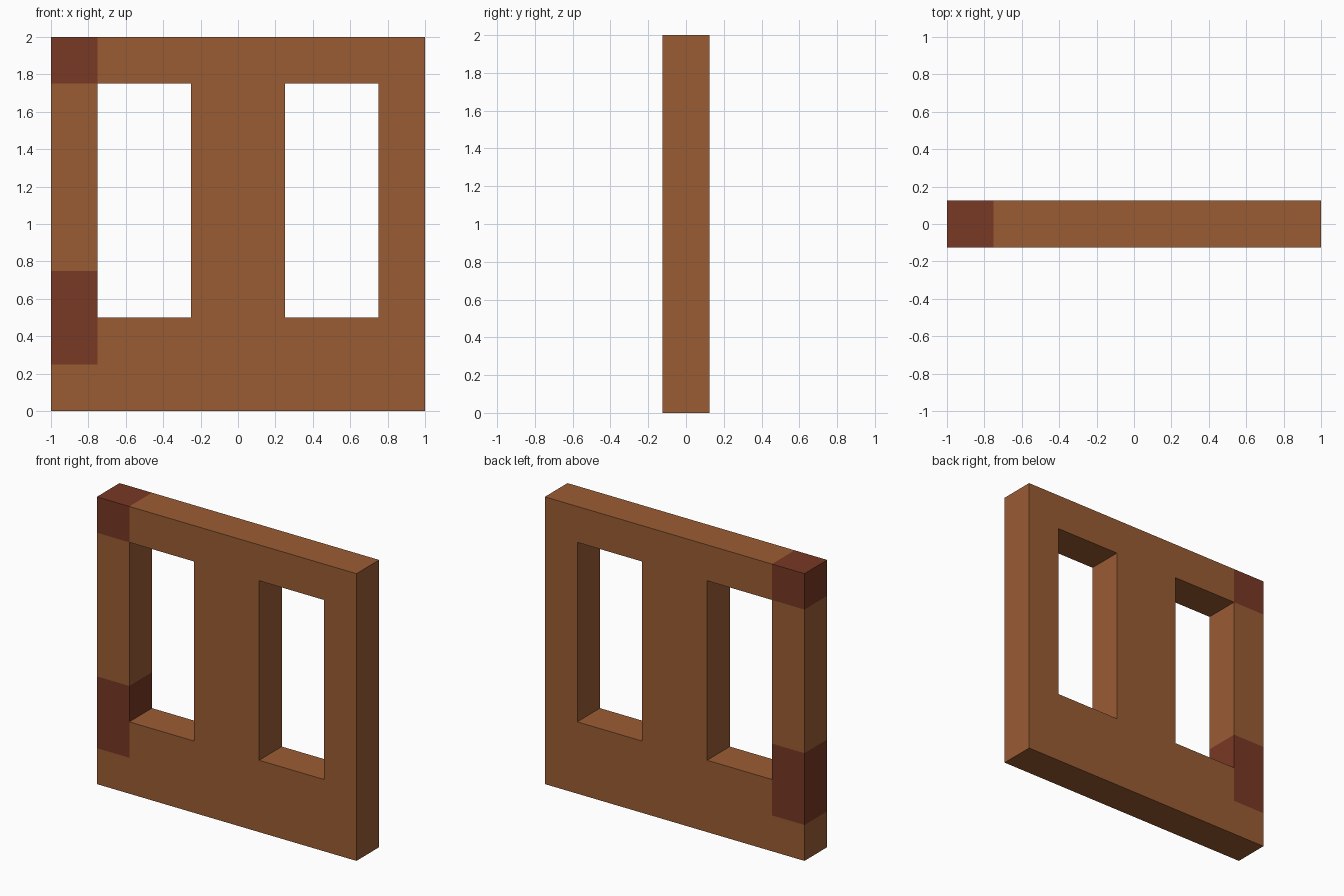
import bpy, bmesh

if "Cube" in bpy.data.objects:
    bpy.data.objects.remove(bpy.data.objects["Cube"])

def material(name, rgb):
    m = bpy.data.materials.new(name)
    m.diffuse_color = (*rgb, 1)
    m.use_nodes = True
    m.node_tree.nodes["Principled BSDF"].inputs["Base Color"].default_value = m.diffuse_color
    return m

wood = material("brown wood", (0.323, 0.107, 0.034))
hinge = material("dark hinge", (0.188, 0.040, 0.018))

XS = [-1, -0.75, -0.25, 0.25, 0.75, 1]
ZS = [0, 0.25, 0.5, 0.75, 1.75, 2]
HALF = 0.125

# Panel outline as a grid of cells, skipping the two window openings
bm = bmesh.new()
grid = {(i, k): bm.verts.new((x, -HALF, z))
        for i, x in enumerate(XS) for k, z in enumerate(ZS)}
for i in range(5):
    for k in range(5):
        if i in (1, 3) and k in (2, 3):
            continue
        bm.faces.new([grid[c] for c in ((i, k), (i + 1, k), (i + 1, k + 1), (i, k + 1))])

# Give the panel its thickness
out = bmesh.ops.extrude_face_region(bm, geom=bm.faces[:], use_keep_orig=True)
for v in out["geom"]:
    if isinstance(v, bmesh.types.BMVert):
        v.co.y = HALF
bmesh.ops.recalc_face_normals(bm, faces=bm.faces[:])

# Hinge bands wrap the left stile at two heights
for f in bm.faces:
    c = f.calc_center_median()
    band = 0.26 < c.z < 0.74 or c.z > 1.76
    f.material_index = int(c.x < -0.74 and band)

mesh = bpy.data.meshes.new("hatch_panel")
bm.to_mesh(mesh)
bm.free()
mesh.materials.append(wood)
mesh.materials.append(hinge)
bpy.context.collection.objects.link(bpy.data.objects.new("hatch_panel", mesh))
